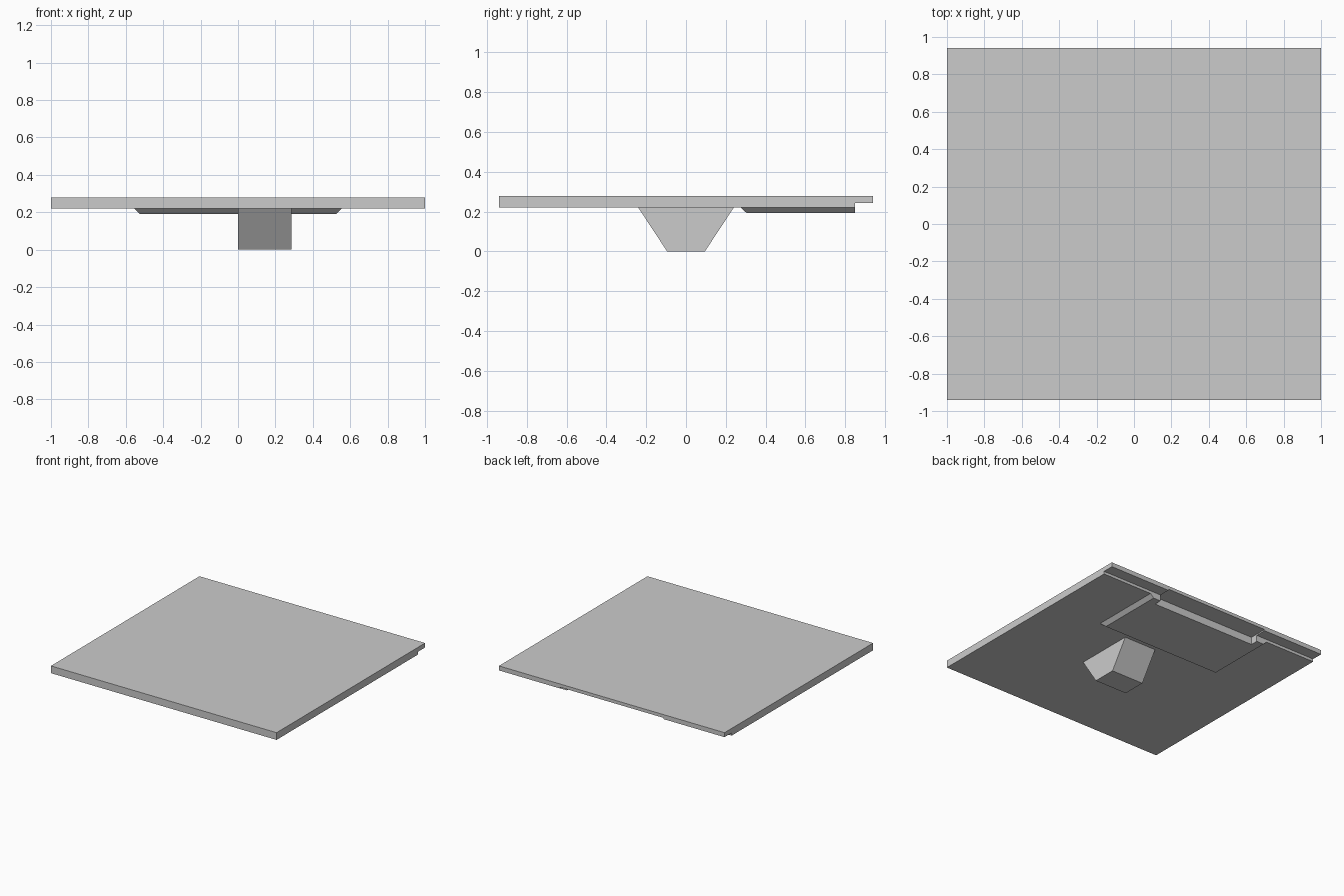
import bpy
import bmesh

if "Cube" in bpy.data.objects:
    bpy.data.objects.remove(bpy.data.objects["Cube"], do_unlink=True)

grey = bpy.data.materials.new("plain_grey")
grey.use_nodes = True
colour = (0.6, 0.6, 0.6, 1)
grey.diffuse_color = colour
grey.node_tree.nodes["Principled BSDF"].inputs["Base Color"].default_value = colour


def loft(name, start, end):
    """Solid between two matching outlines."""
    bm = bmesh.new()
    a = [bm.verts.new(p) for p in start]
    b = [bm.verts.new(p) for p in end]
    bm.faces.new(a)
    bm.faces.new(b[::-1])
    for i in range(len(a)):
        j = (i + 1) % len(a)
        bm.faces.new((a[j], a[i], b[i], b[j]))
    bmesh.ops.recalc_face_normals(bm, faces=bm.faces)
    mesh = bpy.data.meshes.new(name)
    bm.to_mesh(mesh)
    bm.free()
    mesh.materials.append(grey)
    obj = bpy.data.objects.new(name, mesh)
    bpy.context.collection.objects.link(obj)
    return obj


def extrude_x(name, profile, x0, x1):
    return loft(name, [(x0, y, z) for y, z in profile], [(x1, y, z) for y, z in profile])


def rect(x0, x1, y0, y1, z):
    return [(x0, y0, z), (x1, y0, z), (x1, y1, z), (x0, y1, z)]


# Flat top with a rebate along the back edge
BOTTOM, REBATE, TOP = 0.22, 0.242, 0.278
plate = extrude_x("top_plate", [(-0.94, BOTTOM), (0.85, BOTTOM), (0.85, REBATE),
                                (0.94, REBATE), (0.94, TOP), (-0.94, TOP)], -1, 1)

# Tapered foot under the middle
extrude_x("tapered_foot", [(-0.24, BOTTOM), (-0.095, 0), (0.095, 0), (0.24, BOTTOM)], 0, 0.285)

# Shallow raised pad with three sloping sides
pad = loft("underside_pad", rect(-0.555, 0.555, 0.275, 0.85, BOTTOM),
           rect(-0.525, 0.525, 0.305, 0.85, 0.192))

# Notch in the back of the pad and the rebate
cutter = loft("notch_cutter", rect(-0.46, 0.46, 0.79, 1.1, 0.1),
              rect(-0.46, 0.46, 0.79, 1.1, 0.252))
cutter.hide_render = True
cutter.hide_viewport = True
cutter.display_type = 'WIRE'
for part in (plate, pad):
    cut = part.modifiers.new("back_notch", 'BOOLEAN')
    cut.operation = 'DIFFERENCE'
    cut.solver = 'EXACT'
    cut.object = cutter
